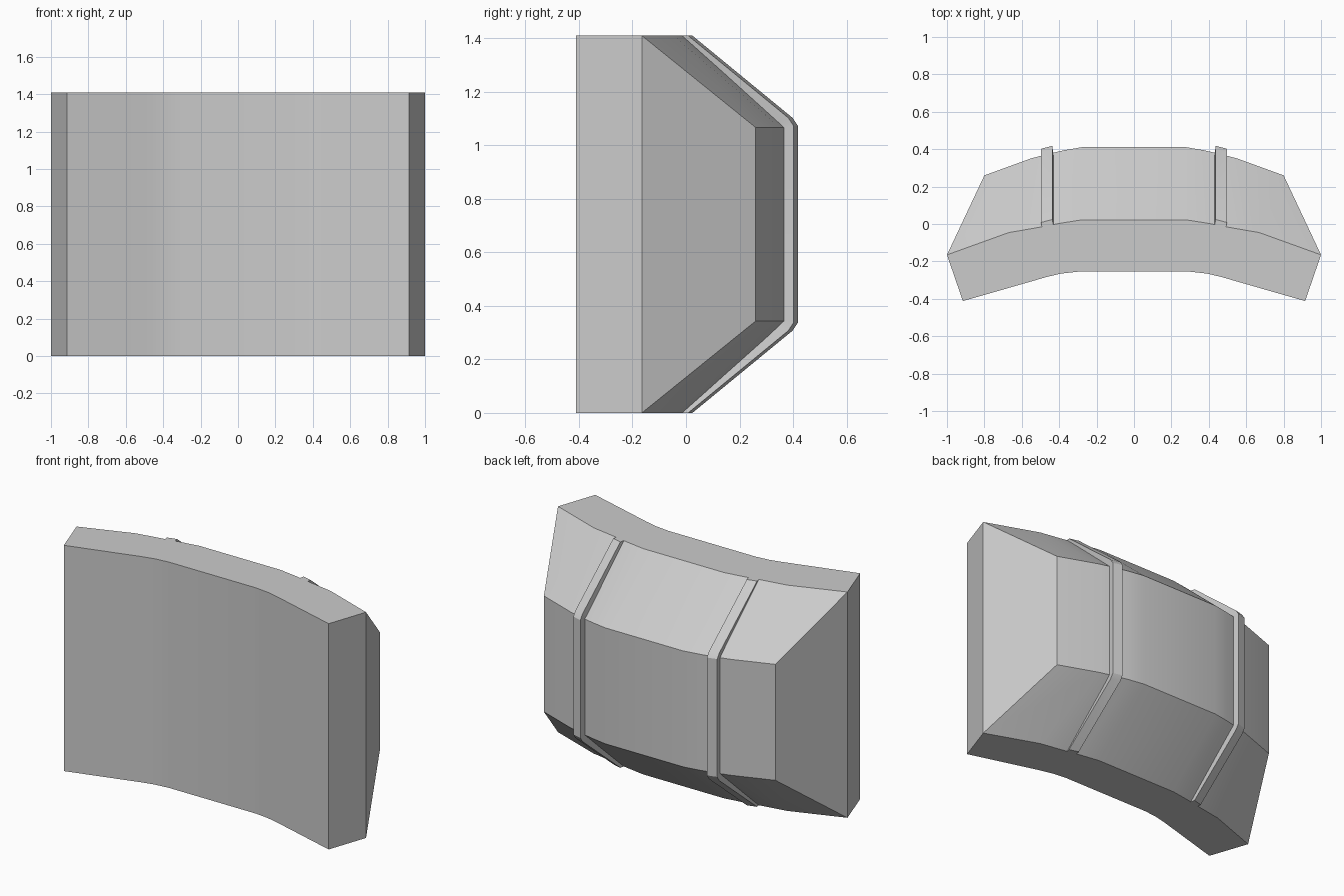
import bpy
import bmesh
import math

cube = bpy.data.objects.get("Cube")
if cube:
    bpy.data.objects.remove(cube, do_unlink=True)

HEIGHT = 1.41
RIM = 0.343  # height of the slanted faces at top and bottom

grey = bpy.data.materials.new("plain grey")
grey.use_nodes = True
colour = (0.6, 0.6, 0.6, 1)
grey.diffuse_color = colour
grey.node_tree.nodes["Principled BSDF"].inputs["Base Color"].default_value = colour


def loft(name, rings, cap):
    """Skin closed rings one after another and cap both ends."""
    bm = bmesh.new()
    rows = [[bm.verts.new(p) for p in ring] for ring in rings]
    for a, b in zip(rows, rows[1:]):
        for i in range(len(a)):
            j = (i + 1) % len(a)
            bm.faces.new((a[i], a[j], b[j], b[i]))
    for row in (rows[0], rows[-1]):
        for face in cap:
            bm.faces.new([row[i] for i in face])
    bmesh.ops.recalc_face_normals(bm, faces=bm.faces)
    mesh = bpy.data.meshes.new(name)
    bm.to_mesh(mesh)
    bm.free()
    mesh.materials.append(grey)
    obj = bpy.data.objects.new(name, mesh)
    bpy.context.collection.objects.link(obj)
    bpy.ops.object.select_all(action="DESELECT")
    obj.select_set(True)
    bpy.context.view_layer.objects.active = obj
    bpy.ops.object.shade_smooth_by_angle(angle=math.radians(30))
    return obj


# Curved body: (x, y) of the front, shoulder and back lines at each station
stations = [
    ((0.30, -0.255), (0.28, 0.022), (0.27, 0.412)),
    ((0.39, -0.265), (0.40, 0.003), (0.37, 0.395)),
    ((0.47, -0.284), (0.52, -0.020), (0.45, 0.377)),
    ((0.57, -0.313), (0.67, -0.046), (0.55, 0.351)),
    ((0.915, -0.412), (1.0, -0.165), (0.80, 0.26)),
]


def body_ring(station, side):
    (fx, fy), (mx, my), (bx, by) = station
    return [(side * fx, fy, 0), (side * fx, fy, HEIGHT), (side * mx, my, HEIGHT),
            (side * bx, by, HEIGHT - RIM), (side * bx, by, RIM), (side * mx, my, 0)]


rings = [body_ring(s, -1) for s in reversed(stations)] + [body_ring(s, 1) for s in stations]
loft("curved_body", rings, [(0, 1, 2, 5), (2, 3, 4, 5)])

# Raised straps wrapping the back: base and outer (y, z) along the upper half
base = [(-0.006, HEIGHT), (0.36, 1.085), (0.372, 1.06)]
outer = [(0.024, HEIGHT), (0.398, 1.103), (0.418, 1.073)]
base += [(y, HEIGHT - z) for y, z in reversed(base)]
outer += [(y, HEIGHT - z) for y, z in reversed(outer)]
WIDTH, DROP, LEAN = 0.06, 0.016, 0.006

for side, label in ((1, "left"), (-1, "right")):
    rings = []
    for (by, bz), (oy, oz) in zip(base, outer):
        x = 0.431
        rings.append([(side * x, by, bz), (side * (x + WIDTH), by - DROP, bz),
                      (side * (x + WIDTH + LEAN), oy - DROP, oz), (side * (x + LEAN), oy, oz)])
    loft(label + "_strap", rings, [(0, 1, 2, 3)])
